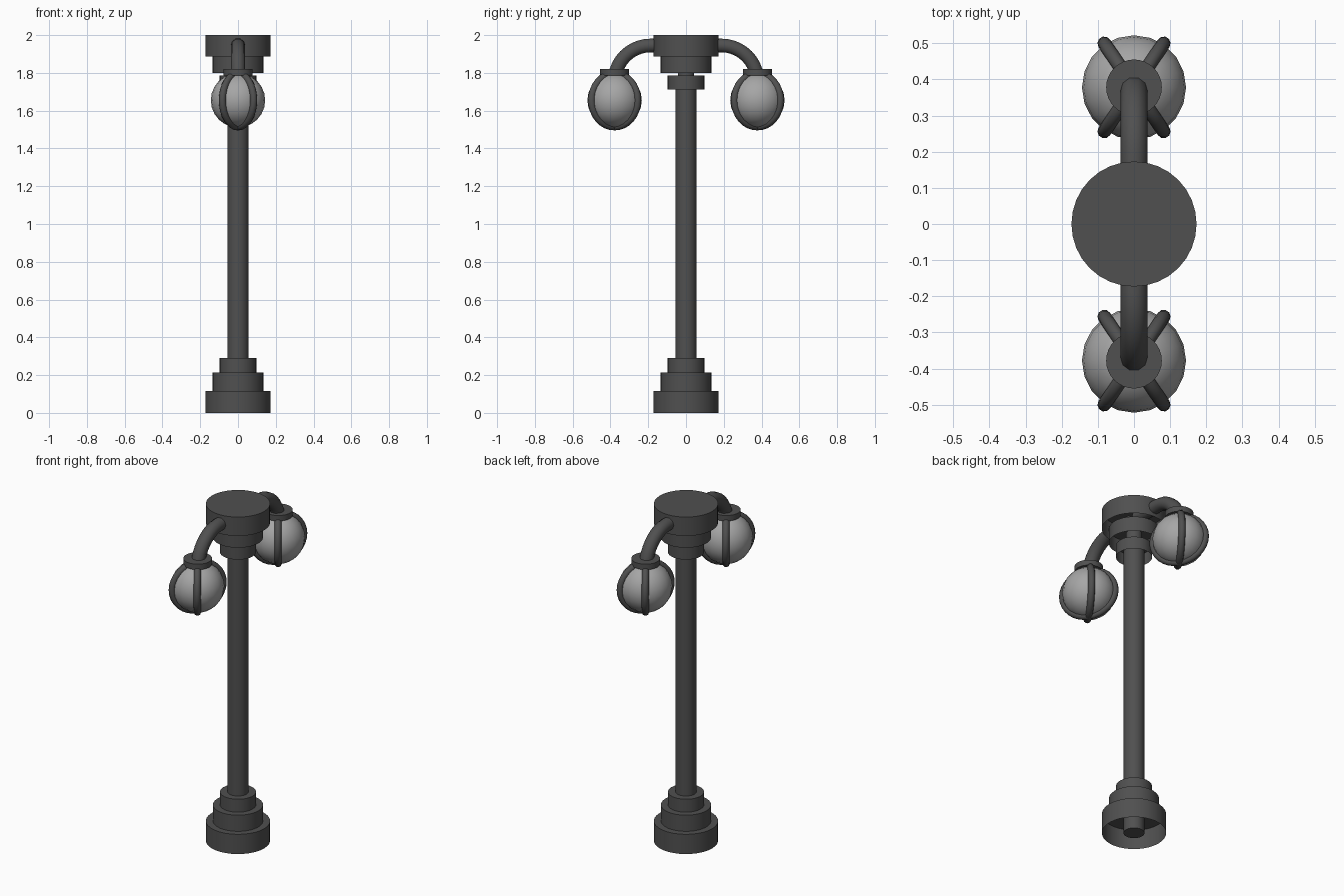
import bpy, bmesh
from math import sin, cos, pi, radians

if "Cube" in bpy.data.objects:
    bpy.data.objects.remove(bpy.data.objects["Cube"])

def material(name, v):
    m = bpy.data.materials.new(name)
    m.diffuse_color = (v, v, v, 1)
    m.use_nodes = True
    m.node_tree.nodes["Principled BSDF"].inputs["Base Color"].default_value = m.diffuse_color
    return m

iron = material("dark_iron", 0.08)
glass = material("pale_glass", 0.38)

def finish(ob, mat, angle=35):
    bpy.ops.object.select_all(action='DESELECT')
    ob.select_set(True)
    bpy.context.view_layer.objects.active = ob
    if ob.type == 'CURVE':
        bpy.ops.object.convert(target='MESH')
        ob = bpy.context.object
    ob.data.materials.clear()
    ob.data.materials.append(mat)
    bpy.ops.object.shade_smooth_by_angle(angle=radians(angle))

def cylinder(name, r, z0, z1, y=0, open_bottom=False, sides=32):
    bm = bmesh.new()
    bmesh.ops.create_cone(bm, cap_ends=True, segments=sides, radius1=r, radius2=r, depth=z1 - z0)
    if open_bottom:
        bm.normal_update()
        bmesh.ops.delete(bm, geom=[f for f in bm.faces if f.normal.z < -0.9], context='FACES_ONLY')
    me = bpy.data.meshes.new(name)
    bm.to_mesh(me)
    bm.free()
    ob = bpy.data.objects.new(name, me)
    ob.location = (0, y, (z0 + z1) / 2)
    bpy.context.collection.objects.link(ob)
    finish(ob, iron)

def tube(name, pts, r, cyclic=False):
    cu = bpy.data.curves.new(name, 'CURVE')
    cu.dimensions = '3D'
    cu.bevel_depth = r
    cu.bevel_resolution = 3
    cu.use_fill_caps = True
    sp = cu.splines.new('POLY')
    sp.points.add(len(pts) - 1)
    for p, co in zip(sp.points, pts):
        p.co = (*co, 1)
    sp.use_cyclic_u = cyclic
    ob = bpy.data.objects.new(name, cu)
    bpy.context.collection.objects.link(ob)
    finish(ob, iron, 50)

# Stepped base, hollow underneath
for name, r, z0, z1 in [("base_lower", 0.173, 0, 0.117), ("base_middle", 0.135, 0.117, 0.213),
                        ("base_upper", 0.097, 0.213, 0.29)]:
    cylinder(name, r, z0, z1, open_bottom=True)

# Pole and narrow neck
cylinder("pole", 0.056, 0, 1.75)
cylinder("neck", 0.043, 1.74, 1.86)

# Stepped head, hollow underneath
for name, r, z0, z1 in [("head_collar", 0.097, 1.712, 1.785), ("head_middle", 0.135, 1.80, 1.888),
                        ("head_top", 0.173, 1.888, 2.0)]:
    cylinder(name, r, z0, z1, open_bottom=True)

LAMP_Y, GLOBE_Z = 0.378, 1.655
for side, s in (("front", -1), ("back", 1)):
    y = s * LAMP_Y
    # Curved arm
    bend = [(0, s * (0.188 + 0.19 * sin(a)), 1.755 + 0.19 * cos(a))
            for a in (i * pi / 20 for i in range(10))]
    tube(side + "_arm", [(0, s * 0.03, 1.945)] + bend, 0.038)
    # Lamp cap
    cylinder(side + "_lamp_cap", 0.077, 1.787, 1.82, y)
    # Glass globe
    bpy.ops.mesh.primitive_uv_sphere_add(segments=20, ring_count=12, radius=0.144,
                                         location=(0, y, GLOBE_Z))
    globe = bpy.context.object
    globe.name = side + "_globe"
    finish(globe, glass)
    # Two crossing cage hoops
    for n, az in enumerate((radians(56), radians(124))):
        hoop = [(0.147 * cos(t) * cos(az), y + 0.147 * cos(t) * sin(az), GLOBE_Z + 0.141 * sin(t))
                for t in (i * 2 * pi / 32 for i in range(32))]
        tube(f"{side}_cage_hoop_{n + 1}", hoop, 0.019, True)
